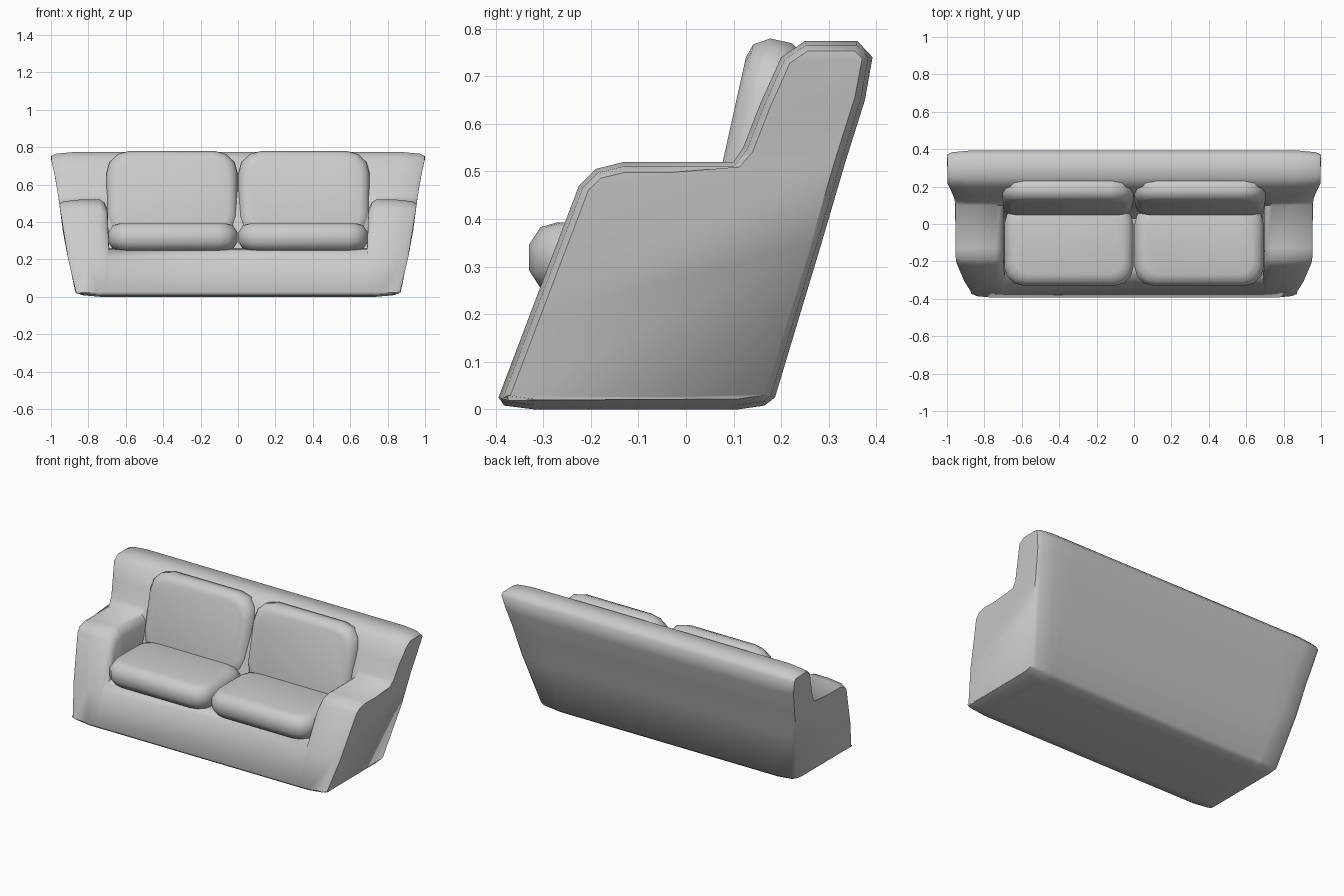
import bpy, bmesh, math
from mathutils import Matrix, Vector

if "Cube" in bpy.data.objects:
    bpy.data.objects.remove(bpy.data.objects["Cube"])

# Side profiles (y, z), going round from the bottom; same point count for arm and seat sections
ARM = [(-0.32, 0), (0.11, 0), (0.165, 0.008), (0.187, 0.025), (0.282, 0.34), (0.335, 0.52), (0.376, 0.65),
       (0.392, 0.74), (0.36, 0.774), (0.25, 0.774), (0.20, 0.74), (0.155, 0.64), (0.12, 0.55),
       (0.10, 0.52), (-0.13, 0.52), (-0.19, 0.505), (-0.225, 0.47), (-0.324, 0.21),
       (-0.394, 0.025), (-0.382, 0.008)]
SEAT = ARM[:12] + [(0.07, 0.40), (0.03, 0.26), (-0.12, 0.26), (-0.25, 0.255), (-0.295, 0.245)] + ARM[17:]
WIDTH = [(0, 0.85), (0.025, 0.87), (0.21, 0.91), (0.34, 0.935), (0.5, 0.955), (0.65, 0.98), (0.74, 1.0), (0.78, 0.995)]


def half_width(z):
    for (z0, w0), (z1, w1) in zip(WIDTH, WIDTH[1:]):
        if z <= z1:
            return w0 + (w1 - w0) * (max(z, 0) - z0) / (z1 - z0)
    return WIDTH[-1][1]


def inset(profile, d):
    out = []
    n = len(profile)
    for i, p in enumerate(profile):
        t = (Vector(profile[(i + 1) % n]) - Vector(profile[i - 1])).normalized()
        out.append((p[0] - t.y * d, p[1] + t.x * d))
    return out


def lower_arm(d):
    return [(y, z - d) if 13 <= i <= 16 else (y, z) for i, (y, z) in enumerate(ARM)]


def finish(name, bm, mats=True):
    bmesh.ops.recalc_face_normals(bm, faces=bm.faces)
    me = bpy.data.meshes.new(name)
    bm.to_mesh(me)
    bm.free()
    ob = bpy.data.objects.new(name, me)
    bpy.context.collection.objects.link(ob)
    for p in me.polygons:
        p.use_smooth = True
    return ob


# Upholstered frame: base, arms and back lofted across the width
def outer(profile, d):
    return [(half_width(z) - d, y, z) for y, z in profile]


def inner(profile, x):
    return [(x, y, z) for y, z in profile]


half = [outer(inset(ARM, 0.022), 0), outer(inset(ARM, 0.009), 0.025), outer(ARM, 0.115),
        inner(ARM, 0.74), inner(lower_arm(0.015), 0.715), inner(lower_arm(0.05), 0.697), inner(SEAT, 0.69)]
sections = half + [[(-x, y, z) for x, y, z in s] for s in reversed(half)]
bm = bmesh.new()
rings = [[bm.verts.new(c) for c in s] for s in sections]
for a, b in zip(rings, rings[1:]):
    for i in range(len(a)):
        j = (i + 1) % len(a)
        bm.faces.new((a[i], a[j], b[j], b[i]))
for r in (rings[0], rings[-1]):
    for f in ((0, 1, 2, 3, 18, 19), (18, 3, 4, 17), (17, 4, 5, 16), (16, 5, 13, 14, 15),
              (13, 5, 6, 11, 12), (11, 6, 7, 10), (10, 7, 8, 9)):
        bm.faces.new([r[i] for i in f])
frame = finish("sofa_frame", bm)


# Cushions: stacked rounded rectangles, mirrored to the other side
def cushion(name, w, h, t, radius, edge, centre, tilt):
    bm = bmesh.new()
    levels = [(-0.5, 1), (-0.43, 0.4), (-0.18, 0), (0.18, 0), (0.43, 0.4), (0.5, 1)]
    rings = []
    for lz, k in levels:
        ins = k * edge
        r = radius - ins * 0.5
        ring = []
        for q, (sx, sy) in enumerate(((1, 1), (-1, 1), (-1, -1), (1, -1))):
            for s in range(4):
                a = math.pi / 2 * (q + s / 3)
                ring.append(bm.verts.new((sx * (w / 2 - ins - r) + r * math.cos(a),
                                          sy * (h / 2 - ins - r) + r * math.sin(a), lz * t)))
        rings.append(ring)
    for a, b in zip(rings, rings[1:]):
        for i in range(len(a)):
            j = (i + 1) % len(a)
            bm.faces.new((a[i], a[j], b[j], b[i]))
    bm.faces.new(rings[0])
    bm.faces.new(rings[-1])
    bm.transform(Matrix.Translation(centre) @ Matrix.Rotation(math.radians(tilt), 4, 'X'))
    ob = finish(name, bm)
    m = ob.modifiers.new("mirror", 'MIRROR')
    m.use_mirror_merge = False
    return ob


cushion("seat_cushions", 0.69, 0.43, 0.148, 0.10, 0.06, (0.348, -0.115, 0.319), 0)
cushion("back_cushions", 0.70, 0.49, 0.13, 0.12, 0.05, (0.353, 0.147, 0.535), 77.5)

# Smooth shading
for ob in bpy.context.collection.objects:
    ob.select_set(True)
bpy.context.view_layer.objects.active = frame
bpy.ops.object.shade_smooth_by_angle(angle=math.radians(60))
